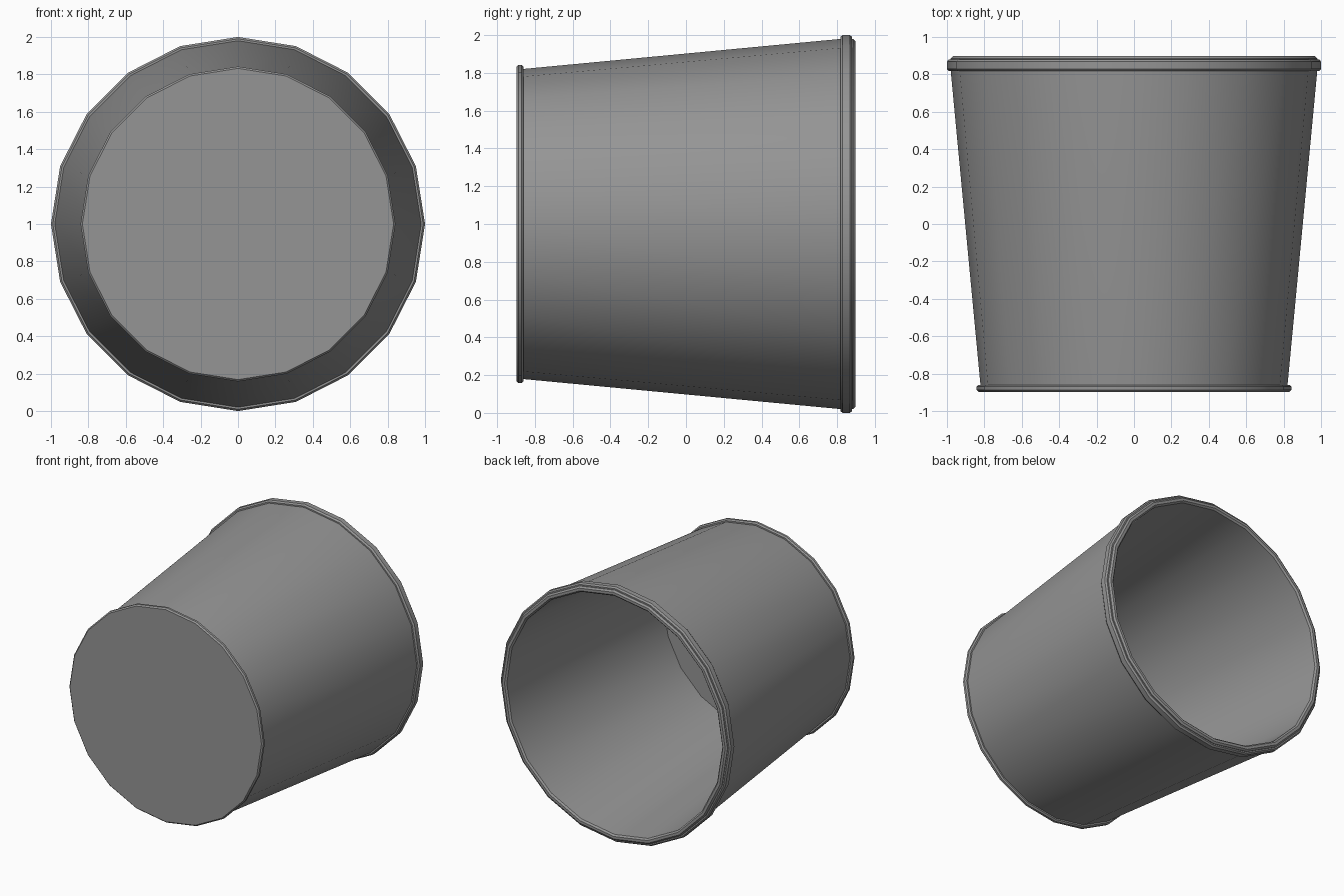
import bpy
import bmesh
import math
from mathutils import Vector

cube = bpy.data.objects.get("Cube")
if cube:
    bpy.data.objects.remove(cube, do_unlink=True)

SIDES = 20
CENTRE = Vector((0, 0, 1))

grey = bpy.data.materials.new("Mid grey")
grey.use_nodes = True
grey.diffuse_color = (0.3, 0.3, 0.3, 1)
grey.node_tree.nodes["Principled BSDF"].inputs["Base Color"].default_value = (0.3, 0.3, 0.3, 1)


def lathe(name, profile, closed=False):
    """Turn a (radius, y) profile around the lengthwise axis."""
    bm = bmesh.new()
    verts = [bm.verts.new(CENTRE + Vector((r, y, 0))) for r, y in profile]
    edges = [bm.edges.new(pair) for pair in zip(verts, verts[1:])]
    if closed:
        edges.append(bm.edges.new((verts[-1], verts[0])))
    bmesh.ops.spin(bm, geom=verts + edges, cent=CENTRE, axis=(0, 1, 0),
                   angle=math.tau, steps=SIDES, use_duplicate=False)
    bmesh.ops.remove_doubles(bm, verts=bm.verts, dist=0.0005)
    bmesh.ops.recalc_face_normals(bm, faces=bm.faces)
    mesh = bpy.data.meshes.new(name)
    bm.to_mesh(mesh)
    bm.free()
    mesh.materials.append(grey)
    obj = bpy.data.objects.new(name, mesh)
    bpy.context.collection.objects.link(obj)
    bpy.ops.object.select_all(action='DESELECT')
    obj.select_set(True)
    bpy.context.view_layer.objects.active = obj
    bpy.ops.object.shade_smooth_by_angle(angle=math.radians(30))
    return obj


# Tapered wall with a bevelled lip, and the inner floor
lathe("bucket_wall", [
    (0, -0.87), (0.82, -0.87), (0.98, 0.82), (0.98, 0.885), (0.968, 0.897),
    (0.948, 0.897), (0.936, 0.885), (0.79, -0.85), (0, -0.85)])

# Raised band around the open end
lathe("rim_band", [
    (0.96, 0.817), (0.99, 0.817), (1.0, 0.829), (1.0, 0.868),
    (0.99, 0.88), (0.96, 0.88)], closed=True)

# Base plate with a bevelled foot ring
lathe("base_plate", [
    (0, -0.897), (0.832, -0.897), (0.842, -0.887), (0.842, -0.87),
    (0.832, -0.86), (0.8, -0.86), (0, -0.86)])
